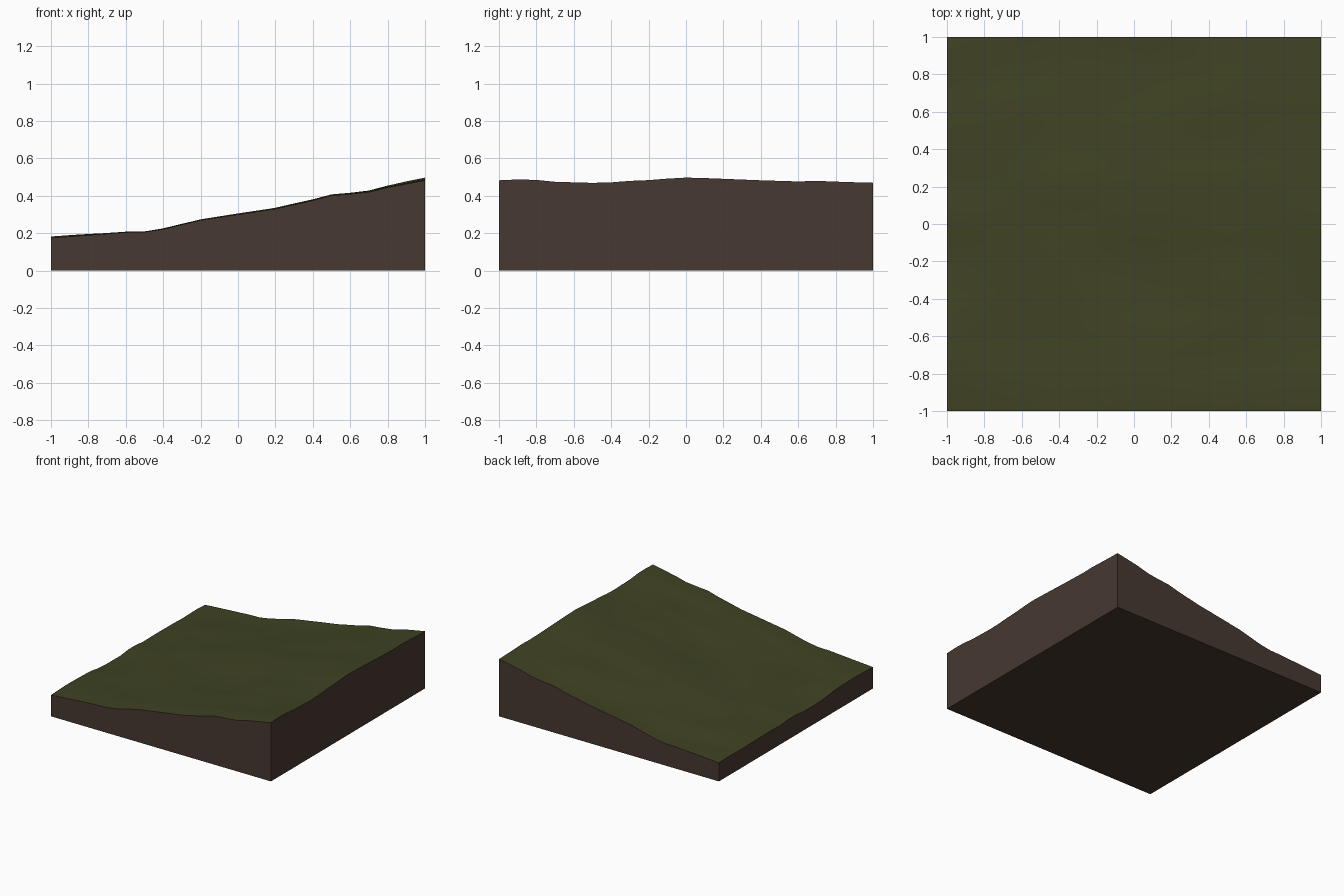
import bpy, bmesh, math
from mathutils import Vector, noise

if "Cube" in bpy.data.objects:
    bpy.data.objects.remove(bpy.data.objects["Cube"])


def make_material(name, rgb):
    mat = bpy.data.materials.new(name)
    mat.use_nodes = True
    mat.diffuse_color = (*rgb, 1)
    mat.node_tree.nodes["Principled BSDF"].inputs["Base Color"].default_value = (*rgb, 1)
    return mat


grass = make_material("grass green", (0.050, 0.056, 0.017))
soil = make_material("soil brown", (0.063, 0.040, 0.031))

# Height along the front edge, and height along the high edge
FRONT = [(-1, .175), (-.8, .19), (-.6, .205), (-.5, .207), (-.4, .222), (-.2, .27), (0, .30),
         (.2, .33), (.4, .375), (.5, .402), (.6, .41), (.7, .42), (.8, .445), (1, .483)]
HIGH = [(-1, .483), (-.85, .49), (-.7, .475), (-.45, .468), (-.3, .48), (-.15, .486), (-.05, .498),
        (.05, .497), (.4, .483), (.6, .477), (.7, .48), (.85, .474), (1, .47)]


def sample(profile, t):
    for (a, ha), (b, hb) in zip(profile, profile[1:]):
        if t <= b:
            return ha + (hb - ha) * (t - a) / (b - a)
    return profile[-1][1]


def height(x, y):
    across = (x + 1) / 2
    ripple = sample(HIGH, y) - HIGH[0][1]
    low_edge = -.012 * (y + 1) + .006 * math.sin(6 * y + 6)
    # Small uneven bumps, stretched along the slope and fading at the front and high edges
    bump = noise.noise(Vector((x * 2, y * 5, .5))) * .014
    fade = min(1, (1 - x) * 3) * min(1, (1 + y) * 3)
    return sample(FRONT, x) + ripple * across + low_edge * (1 - across) + bump * fade


# Sloping grass surface
bm = bmesh.new()
bmesh.ops.create_grid(bm, x_segments=20, y_segments=20, size=1)
rim = [e for e in bm.edges if e.is_boundary]
for v in bm.verts:
    v.co.z = height(v.co.x, v.co.y)

# Soil sides and flat underside
walls = bmesh.ops.extrude_edge_only(bm, edges=rim)["geom"]
for v in walls:
    if isinstance(v, bmesh.types.BMVert):
        v.co.z = 0
for f in walls:
    if isinstance(f, bmesh.types.BMFace):
        f.material_index = 1
bottom = bmesh.ops.contextual_create(bm, geom=[e for e in bm.edges if e.is_boundary])["faces"]
for f in bottom:
    f.material_index = 1
bmesh.ops.recalc_face_normals(bm, faces=bm.faces)

mesh = bpy.data.meshes.new("sloped_ground")
bm.to_mesh(mesh)
bm.free()
mesh.materials.append(grass)
mesh.materials.append(soil)
ground = bpy.data.objects.new("sloped_ground", mesh)
bpy.context.collection.objects.link(ground)

bpy.ops.object.select_all(action='DESELECT')
ground.select_set(True)
bpy.context.view_layer.objects.active = ground
bpy.ops.object.shade_smooth_by_angle(angle=math.radians(35))
